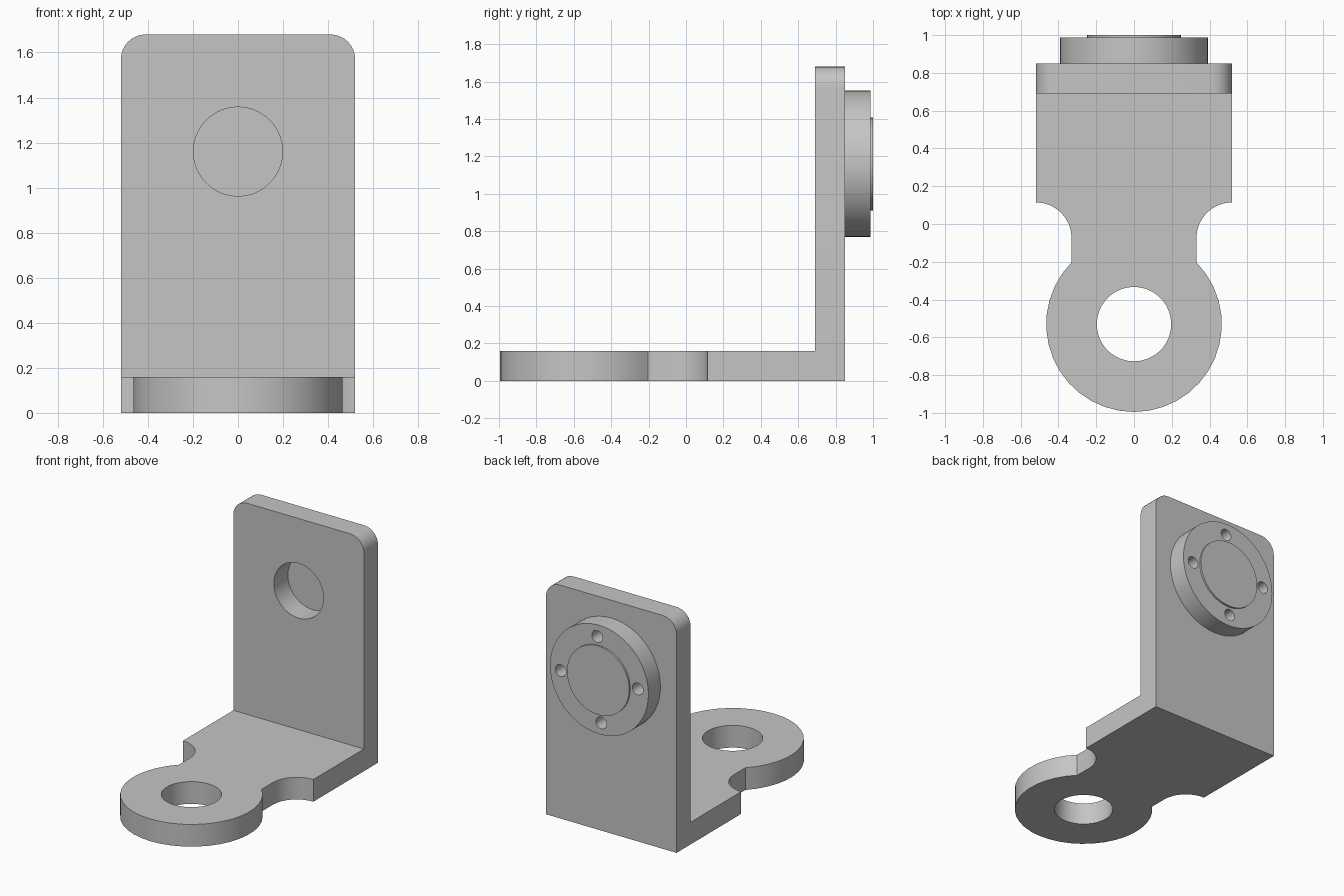
import bpy
import bmesh
from math import sin, cos, radians
from mathutils import Vector

default = bpy.data.objects.get("Cube")
if default:
    bpy.data.objects.remove(default, do_unlink=True)

# Single plain grey
GREY = (0.56, 0.56, 0.56, 1.0)
grey = bpy.data.materials.new("plain_grey")
grey.use_nodes = True
grey.diffuse_color = GREY
grey.node_tree.nodes["Principled BSDF"].inputs["Base Color"].default_value = GREY

HALF_WIDTH, THICK = 0.52, 0.16
WALL_FRONT, WALL_BACK, HEIGHT = 0.69, 0.85, 1.68
EYE_Y, BOSS_Z = -0.53, 1.16
FLANGE_BACK = 0.987


def arc(cx, cy, r, start, end, steps):
    """Points on an arc, angles in degrees."""
    angles = [radians(start + (end - start) * i / steps) for i in range(steps + 1)]
    return [(cx + r * cos(a), cy + r * sin(a)) for a in angles]


def circle(cx, cy, r, sides=36):
    return arc(cx, cy, r, 0, 360, sides)[:-1]


def mirrored(half):
    """Close a right-hand half outline with its mirror image."""
    return half + [(-x, y) for x, y in reversed(half) if x > 0.001]


def prism(name, outline, low, high, axis="Z"):
    """Extrude a flat outline between two levels along Z or Y."""
    bm = bmesh.new()
    if axis == "Z":
        verts = [bm.verts.new((a, b, low)) for a, b in outline]
        step = Vector((0, 0, high - low))
    else:
        verts = [bm.verts.new((a, low, b)) for a, b in outline]
        step = Vector((0, high - low, 0))
    face = bm.faces.new(verts)
    extruded = bmesh.ops.extrude_face_region(bm, geom=[face], use_keep_orig=True)
    moved = [g for g in extruded["geom"] if isinstance(g, bmesh.types.BMVert)]
    bmesh.ops.translate(bm, verts=moved, vec=step)
    bmesh.ops.recalc_face_normals(bm, faces=bm.faces)
    mesh = bpy.data.meshes.new(name)
    bm.to_mesh(mesh)
    bm.free()
    mesh.materials.append(grey)
    obj = bpy.data.objects.new(name, mesh)
    bpy.context.collection.objects.link(obj)
    return obj


def combine(target, other, operation):
    """Apply a boolean and discard the second object."""
    bpy.ops.object.select_all(action="DESELECT")
    bpy.context.view_layer.objects.active = target
    target.select_set(True)
    mod = target.modifiers.new("boolean", "BOOLEAN")
    mod.object, mod.operation, mod.solver = other, operation, "EXACT"
    bpy.ops.object.modifier_apply(modifier=mod.name)
    bpy.data.objects.remove(other, do_unlink=True)


def smooth(obj):
    bpy.ops.object.select_all(action="DESELECT")
    bpy.context.view_layer.objects.active = obj
    obj.select_set(True)
    bpy.ops.object.shade_smooth_by_angle(angle=radians(30))


# Foot: round eye, narrow neck, concave shoulders, square rear
foot = arc(0, EYE_Y, 0.465, -90, 44.7, 14)
foot += arc(HALF_WIDTH, -0.075, 0.19, 180, 90, 8)
foot += [(HALF_WIDTH, WALL_BACK)]
bracket = prism("angle_bracket", mirrored(foot), 0, THICK)

# Upright wall with rounded top corners
r = 0.11
wall_half = [(HALF_WIDTH, 0)] + arc(HALF_WIDTH - r, HEIGHT - r, r, 0, 90, 8)
wall = prism("upright_wall", mirrored(wall_half), WALL_FRONT, WALL_BACK, "Y")
combine(bracket, wall, "UNION")

# Holes through the foot eye and the wall
eye_hole = prism("eye_cutter", circle(0, EYE_Y, 0.197), -0.1, 0.3)
combine(bracket, eye_hole, "DIFFERENCE")
wall_hole = prism("wall_cutter", circle(0, BOSS_Z, 0.198), 0.6, 0.95, "Y")
combine(bracket, wall_hole, "DIFFERENCE")
smooth(bracket)

# Round flange with four bolt holes on the back of the wall
flange = prism("round_flange", circle(0, BOSS_Z, 0.392, 48), WALL_BACK, FLANGE_BACK, "Y")
for i in range(4):
    angle = radians(90 * i - 3)
    x, z = 0.307 * cos(angle), BOSS_Z + 0.307 * sin(angle)
    bolt_hole = prism("bolt_cutter", circle(x, z, 0.043, 20), WALL_BACK + 0.01, 1.1, "Y")
    combine(flange, bolt_hole, "DIFFERENCE")
smooth(flange)

# Thin raised centre pad on the flange
pad = prism("centre_pad", circle(0, BOSS_Z, 0.248, 40), FLANGE_BACK - 0.01, 1.0, "Y")
smooth(pad)
